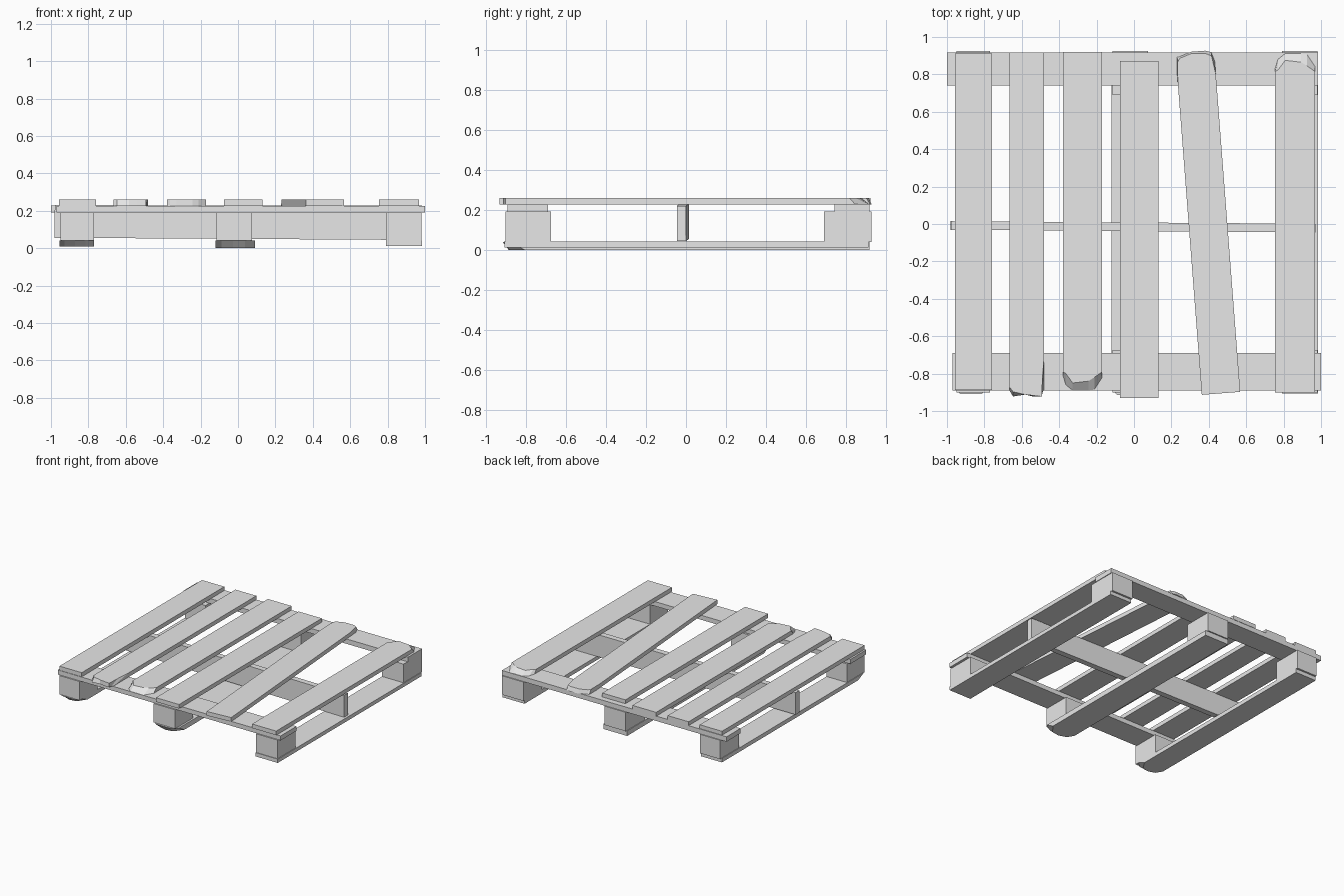
import bpy, bmesh, math

cube = bpy.data.objects.get("Cube")
if cube:
    bpy.data.objects.remove(cube, do_unlink=True)

wood = bpy.data.materials.new("grey_wood")
wood.use_nodes = True
wood.diffuse_color = (0.8, 0.8, 0.8, 1)
wood.node_tree.nodes["Principled BSDF"].inputs["Base Color"].default_value = (0.8, 0.8, 0.8, 1)

# End profiles: (position across -1..1, inset of lower edge, inset of upper edge)
SQUARE = [(-1, 0, 0), (1, 0, 0)]
SPLIT = [(-1, .10, .16), (-.93, .02, .05), (-.8, .02, .03), (-.2, .0, .01),
         (.55, 0, .015), (.85, .01, .03), (1, .06, .13)]
ROUNDED = [(-1, .08, .10), (-.85, .03, .09), (-.5, 0, .04), (.3, 0, .05),
           (.6, .005, .07), (1, .07, .10)]
TORN = [(-1, .03, .05), (-.8, .0, .025), (-.1, .01, .01), (.35, 0, .005),
        (.86, 0, .0), (.9, .02, .10), (1, .04, .22)]
WORN = [(-1, .10, .03), (-.7, .05, .0), (-.1, .03, 0), (.5, .04, .0), (1, .11, .04)]


def plank(name, x, y, z, front=SQUARE, back=SQUARE, turn=0, roll=0):
    """Board spanning the given (min, max) ranges, lengthwise in y, turned about its centre."""
    cx, cy, cz = sum(x) / 2, sum(y) / 2, sum(z) / 2
    w, l, h = (x[1] - x[0]) / 2, (y[1] - y[0]) / 2, (z[1] - z[0]) / 2
    bm = bmesh.new()
    rings = []
    for k, zz in ((1, -h), (2, h)):
        outline = [(p[0] * w, -l + p[k]) for p in front]
        outline += [(p[0] * w, l - p[k]) for p in reversed(back)]
        rings.append([bm.verts.new((a, b, zz)) for a, b in outline])
    low, top = rings
    n = len(low)
    bm.faces.new(top)
    bm.faces.new(low[::-1])
    for i in range(n):
        j = (i + 1) % n
        bm.faces.new((low[i], low[j], top[j], top[i]))
    bmesh.ops.recalc_face_normals(bm, faces=bm.faces)
    mesh = bpy.data.meshes.new(name)
    bm.to_mesh(mesh)
    bm.free()
    mesh.materials.append(wood)
    ob = bpy.data.objects.new(name, mesh)
    ob.location = (cx, cy, cz)
    ob.rotation_euler = (0, math.radians(roll), math.radians(turn))
    bpy.context.collection.objects.link(ob)
    return ob


# Bottom runners, two of them worn underneath at the front
plank("runner_right", (-.955, -.77), (-.91, .91), (.01, .042), front=WORN)
plank("runner_middle", (-.12, .09), (-.915, .915), (0, .04), front=WORN)
plank("runner_left", (.79, .985), (-.905, .91), (.012, .042))

# Spacer blocks at the front and back of each runner
for side, x in (("right", (-.95, -.77)), ("middle", (-.115, .075)), ("left", (.79, .98))):
    plank("front_block_" + side, x, (-.90, -.675), (.04, .191))
    plank("back_block_" + side, x, (.69, .925), (.04, .191))

# Cross boards under the slats
plank("front_cross_board", (-.97, 1.0), (-.89, -.69), (.19, .226))
plank("back_cross_board", (-1.0, .985), (.74, .917), (.19, .229))

# Upright stringer across the middle
plank("middle_stringer", (-.98, .97), (-.038, .008), (.05, .226), turn=-.4, roll=.35)

# Top slats
SLAT_Z = (.227, .26)
plank("slat_1", (-.957, -.76), (-.888, .912), SLAT_Z)
plank("slat_2", (-.665, -.48), (-.922, .917), SLAT_Z, front=TORN)
plank("slat_3", (-.38, -.17), (-.89, .92), SLAT_Z, front=ROUNDED)
plank("slat_4", (-.075, .13), (-.93, .872), SLAT_Z)
plank("slat_5_loose", (.292, .498), (-.908, .925), SLAT_Z, back=SPLIT, turn=4.4)
plank("slat_6", (.755, .968), (-.90, .915), SLAT_Z, back=ROUNDED)
